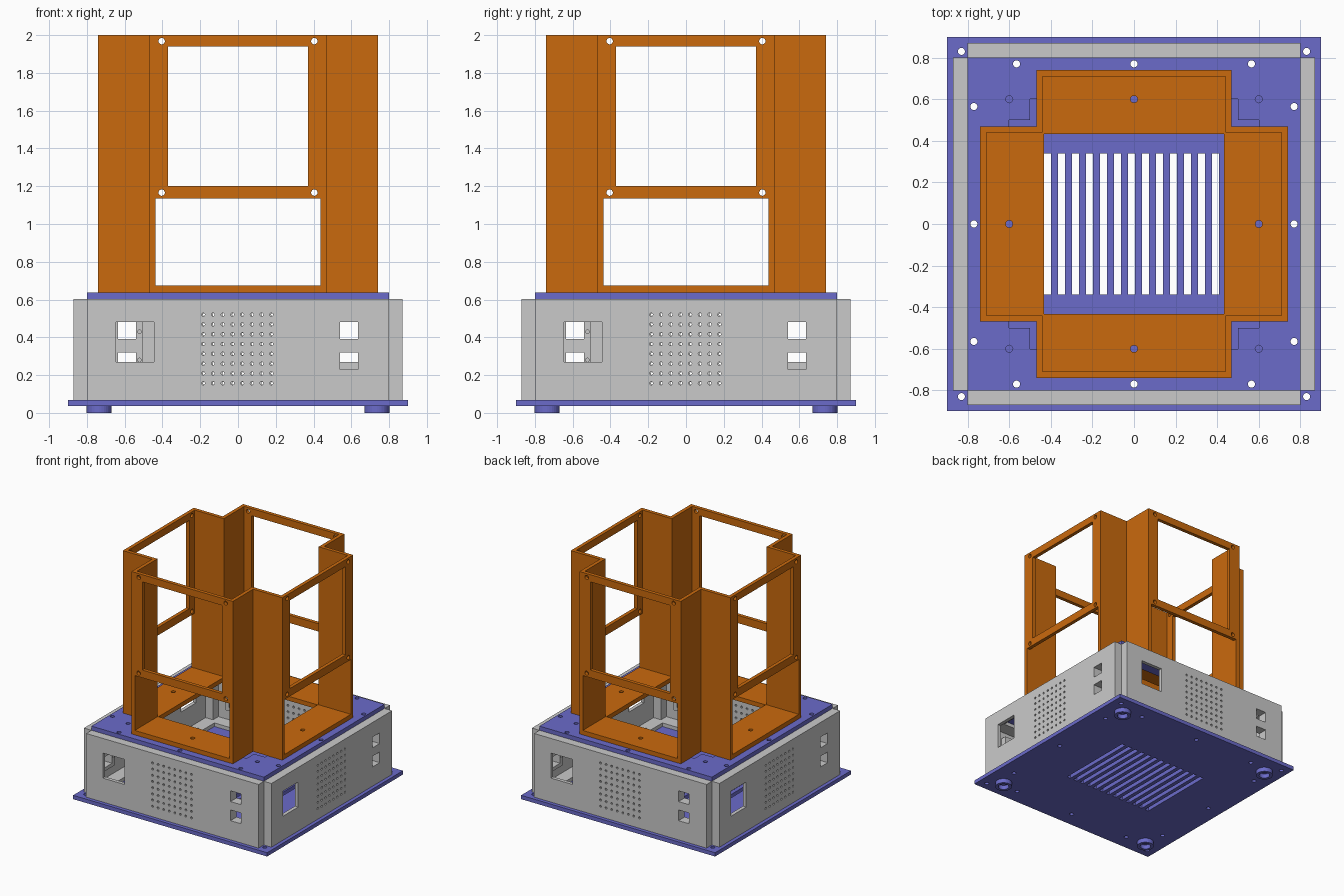
import bpy, bmesh, math
from mathutils import Matrix

if "Cube" in bpy.data.objects:
    bpy.data.objects.remove(bpy.data.objects["Cube"])


def material(name, rgb):
    m = bpy.data.materials.new(name)
    m.diffuse_color = (*rgb, 1)
    m.use_nodes = True
    m.node_tree.nodes["Principled BSDF"].inputs["Base Color"].default_value = m.diffuse_color
    return m


ORANGE = material("orange", (0.59, 0.144, 0.004))
VIOLET = material("violet", (0.147, 0.147, 0.59))
GREY = material("light grey", (0.59, 0.59, 0.59))


def rect(x0, x1, y0, y1):
    return [(x0, y0), (x1, y0), (x1, y1), (x0, y1)]


def circle(x, y, r, n=16):
    return [(x + r * math.cos(2 * math.pi * i / n), y + r * math.sin(2 * math.pi * i / n))
            for i in range(n)]


def turned(points, k):
    """Rotate 2D points by k quarter turns."""
    for _ in range(k):
        points = [(-y, x) for x, y in points]
    return points


def plate(name, loops, low, high, mat, upright=False, turn=0):
    """Extrude an outline with holes along z, or along y when upright."""
    curve = bpy.data.curves.new(name, 'CURVE')
    curve.dimensions = '2D'
    curve.fill_mode = 'BOTH'
    curve.extrude = (high - low) / 2
    for loop in loops:
        s = curve.splines.new('POLY')
        s.points.add(len(loop) - 1)
        for p, (x, y) in zip(s.points, loop):
            p.co = (x, y, 0, 1)
        s.use_cyclic_u = True
    tmp = bpy.data.objects.new(name + "_outline", curve)
    bpy.context.collection.objects.link(tmp)
    bpy.context.view_layer.update()
    mesh = bpy.data.meshes.new_from_object(
        tmp.evaluated_get(bpy.context.evaluated_depsgraph_get()))
    bpy.data.objects.remove(tmp)
    mid = (low + high) / 2
    if upright:
        place = Matrix.Translation((0, mid, 0)) @ Matrix.Rotation(math.pi / 2, 4, 'X')
    else:
        place = Matrix.Translation((0, 0, mid))
    bm = bmesh.new()
    bm.from_mesh(mesh)
    bmesh.ops.remove_doubles(bm, verts=bm.verts, dist=1e-5)
    bm.transform(Matrix.Rotation(turn * math.pi / 2, 4, 'Z') @ place)
    bmesh.ops.recalc_face_normals(bm, faces=bm.faces)
    for f in bm.faces:
        f.smooth = False
    bm.to_mesh(mesh)
    bm.free()
    mesh.name = name
    mesh.materials.clear()
    mesh.materials.append(mat)
    obj = bpy.data.objects.new(name, mesh)
    bpy.context.collection.objects.link(obj)
    return obj


# Levels
BASE_Z, WALL_Z, LID_Z, TOWER_Z, TOP_Z = 0.037, 0.069, 0.603, 0.638, 2.0
R = 0.017
edge_holes = [circle(*turned([(x, -0.77)], k)[0], R)
              for k in range(4) for x in (-0.565, 0, 0.565)]
corners = [(x, y) for x in (-1, 1) for y in (-1, 1)]

# Base plate with ventilation slots and screw holes
slots = [rect(c - 0.017, c + 0.017, -0.34, 0.34)
         for c in (-0.416 + 0.0673 * i for i in range(13))]
base_holes = [circle(0.83 * x, 0.83 * y, R) for x, y in corners]
plate("base_plate", [rect(-0.9, 0.9, -0.9, 0.9)] + slots + base_holes + edge_holes,
      BASE_Z, WALL_Z, VIOLET)

# Ring feet
for x, y in corners:
    cx, cy = 0.735 * x, 0.735 * y
    plate("foot", [circle(cx, cy, 0.066, 32), circle(cx, cy, 0.042, 32)],
          0, BASE_Z, VIOLET)

# Lid with a square opening that leaves tabs around the screw holes
quarter = [(-0.5, -0.5), (-0.5, -0.6), (-0.1, -0.6), (-0.1, -0.5),
           (0.1, -0.5), (0.1, -0.6), (0.5, -0.6)]
opening = [p for k in range(4) for p in turned(quarter, k)]
mount_holes = [circle(0.6 * x, 0.6 * y, R) for x in (-1, 0, 1) for y in (-1, 0, 1) if x or y]
plate("lid", [rect(-0.8, 0.8, -0.8, 0.8), opening] + mount_holes + edge_holes,
      LID_Z, TOWER_Z, VIOLET)

# Housing panel openings: vent grid, large port, two small ports
vents = [circle(-0.184 + 0.0515 * i, 0.157 + 0.0519 * j, 0.009, 10)
         for i in range(8) for j in range(8)]
ports = [rect(0.54, 0.635, 0.39, 0.48), rect(0.54, 0.635, 0.23, 0.32)]
big_port = rect(-0.645, -0.445, 0.27, 0.48)
bracket_holes = [circle(0.522, z, 0.01, 10) for z in (0.28, 0.43)]
flange = [(-0.77, -0.84), (0.77, -0.84), (0.77, -0.77), (0.73, -0.73),
          (-0.73, -0.73), (-0.77, -0.77)]
flange_holes = [circle(x, -0.77, R) for x in (-0.565, 0, 0.565)]
post = [(0.77, -0.84), (0.8, -0.84), (0.8, -0.8), (0.84, -0.8), (0.84, -0.77), (0.77, -0.77)]

# Tower outlines
frame = [rect(-0.47, 0.47, TOWER_Z, TOP_Z), rect(-0.37, 0.37, 1.2, 1.94),
         rect(-0.438, 0.438, 0.675, 1.135)]
frame += [circle(x, z, R) for x in (-0.404, 0.404) for z in (1.166, 1.968)]
elbow = [(0.47, -0.71), (0.47, -0.47), (0.71, -0.47), (0.71, -0.44), (0.44, -0.44), (0.44, -0.71)]

for k in range(4):
    # Housing side: panel, flanges, corner post and port bracket
    plate("housing_panel", [rect(-0.8, 0.8, WALL_Z, LID_Z), big_port] + ports + vents,
          -0.87, -0.84, GREY, True, k)
    for z in (WALL_Z, LID_Z - 0.03):
        plate("panel_flange", [flange] + flange_holes, z, z + 0.03, GREY, False, k)
    plate("corner_post", [post], WALL_Z, LID_Z, GREY, False, k)
    plate("port_bracket", [rect(0.505, 0.67, 0.2, 0.51)] + ports + bracket_holes,
          -0.84, -0.79, GREY, True, k)
    # Tower side: window frame and inner corner wall
    plate("window_frame", frame, -0.74, -0.71, ORANGE, True, k)
    plate("tower_corner", [elbow], TOWER_Z, TOP_Z, ORANGE, False, k)

# Cross-shaped tower floor with a square opening
arm = [(-0.44, -0.44), (-0.44, -0.71), (0.44, -0.71)]
cross = [p for k in range(4) for p in turned(arm, k)]
floor_holes = [circle(*turned([(0, -0.6)], k)[0], R) for k in range(4)]
plate("tower_floor", [cross, rect(-0.434, 0.434, -0.434, 0.434)] + floor_holes,
      TOWER_Z, 0.675, ORANGE)
